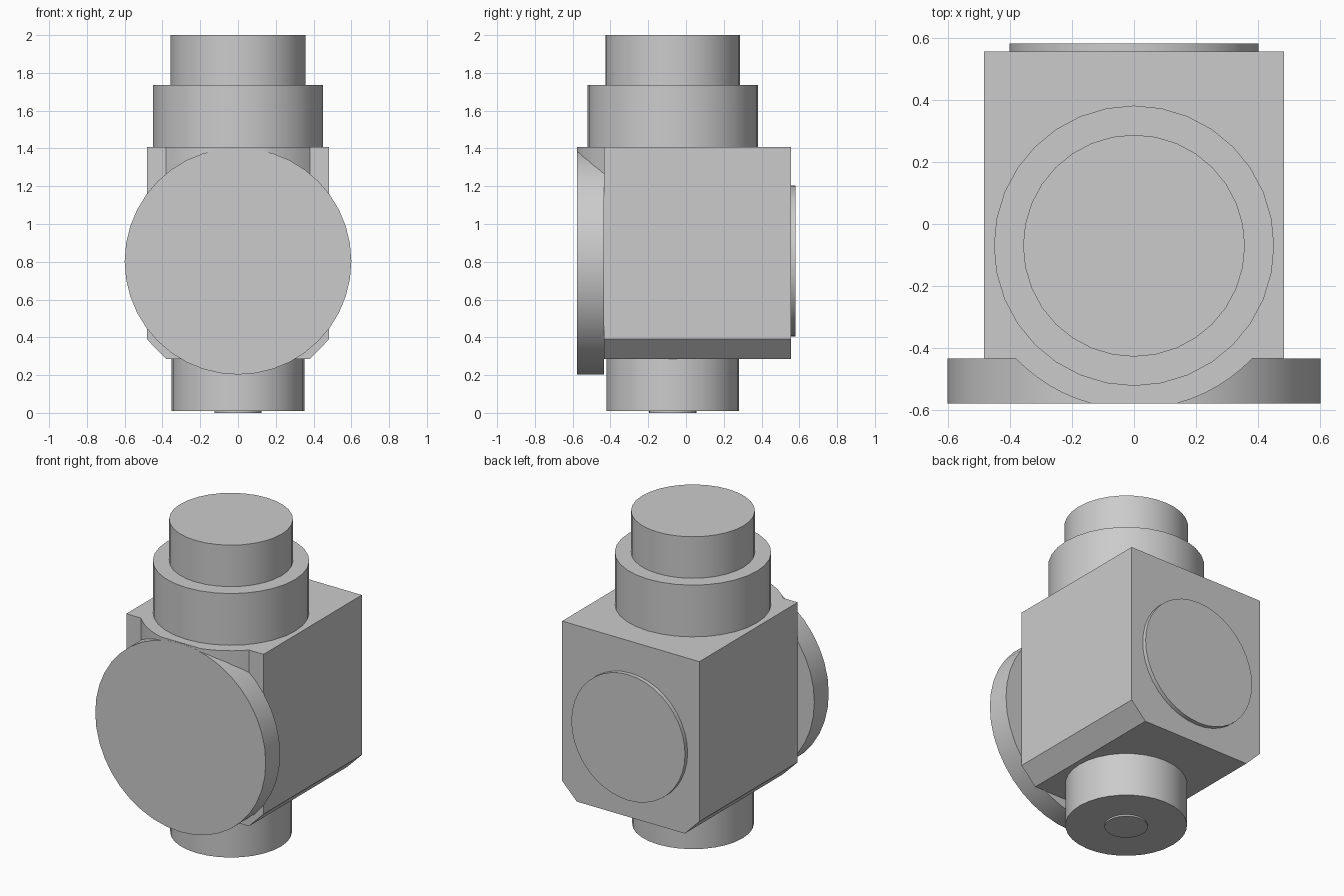
import bpy, bmesh, math
from mathutils import Matrix, Vector

cube = bpy.data.objects.get("Cube")
if cube:
    bpy.data.objects.remove(cube, do_unlink=True)

grey = bpy.data.materials.new("light grey")
grey.use_nodes = True
grey.diffuse_color = (0.6, 0.6, 0.6, 1)
grey.node_tree.nodes["Principled BSDF"].inputs["Base Color"].default_value = (0.6, 0.6, 0.6, 1)

AXIS_Y = -0.07      # shared axis of the upright cylinders
FRONT, BACK = -0.433, 0.555
TOP, BOTTOM = 1.407, 0.286


def finish(name, bm):
    bmesh.ops.recalc_face_normals(bm, faces=bm.faces)
    mesh = bpy.data.meshes.new(name)
    bm.to_mesh(mesh)
    bm.free()
    mesh.materials.append(grey)
    obj = bpy.data.objects.new(name, mesh)
    bpy.context.collection.objects.link(obj)
    bpy.ops.object.select_all(action='DESELECT')
    obj.select_set(True)
    bpy.context.view_layer.objects.active = obj
    bpy.ops.object.shade_smooth_by_angle(angle=math.radians(30))
    return obj


def cylinder(name, radius, start, end, centre, upright=True, sides=32):
    """Cylinder from start to end along z (upright) or along y."""
    bm = bmesh.new()
    mid = (start + end) / 2
    if upright:
        matrix = Matrix.Translation((0, centre, mid))
    else:
        matrix = Matrix.Translation((0, mid, centre)) @ Matrix.Rotation(math.pi / 2, 4, 'X')
    bmesh.ops.create_cone(bm, cap_ends=True, segments=sides, radius1=radius,
                          radius2=radius, depth=end - start, matrix=matrix)
    return finish(name, bm)


def prism(name, outline, offset):
    bm = bmesh.new()
    face = bm.faces.new([bm.verts.new(p) for p in outline])
    new = bmesh.ops.extrude_face_region(bm, geom=[face])["geom"]
    bmesh.ops.translate(bm, vec=Vector(offset),
                        verts=[v for v in new if isinstance(v, bmesh.types.BMVert)])
    return finish(name, bm)


# Main block with chamfered lower side edges
right = [(0.38, BOTTOM), (0.483, 0.39), (0.483, TOP)]
section = right + [(-x, z) for x, z in reversed(right)]
prism("body_block", [(x, FRONT, z) for x, z in section], (0, BACK - FRONT, 0))

# Rounded shoulder joining the block to the front flange, trimmed flat in front
radius, flat = 0.526, -0.577
a0 = math.acos((AXIS_Y - FRONT + 0.0) / radius)
a1 = math.acos((AXIS_Y - flat) / radius)
arc = [a0 + (a1 - a0) * i / 6 for i in range(7)]
half = [(-radius * math.sin(a), AXIS_Y - radius * math.cos(a)) for a in arc]
outline = half + [(-x, y) for x, y in reversed(half)]
prism("front_shoulder", [(x, y, 0.8) for x, y in outline], (0, 0, TOP - 0.8))

# Flanges
cylinder("front_flange", 0.6, -0.578, FRONT, 0.803, upright=False, sides=40)
cylinder("back_cover", 0.4, BACK - 0.02, 0.581, 0.805, upright=False, sides=40)

# Upright cylinders
cylinder("top_collar", 0.451, TOP - 0.02, 1.736, AXIS_Y)
cylinder("top_neck", 0.357, 1.7, 2.0, AXIS_Y)
cylinder("bottom_neck", 0.351, 0.01, BOTTOM + 0.02, AXIS_Y)
cylinder("bottom_pad", 0.125, 0.0, 0.03, AXIS_Y)
